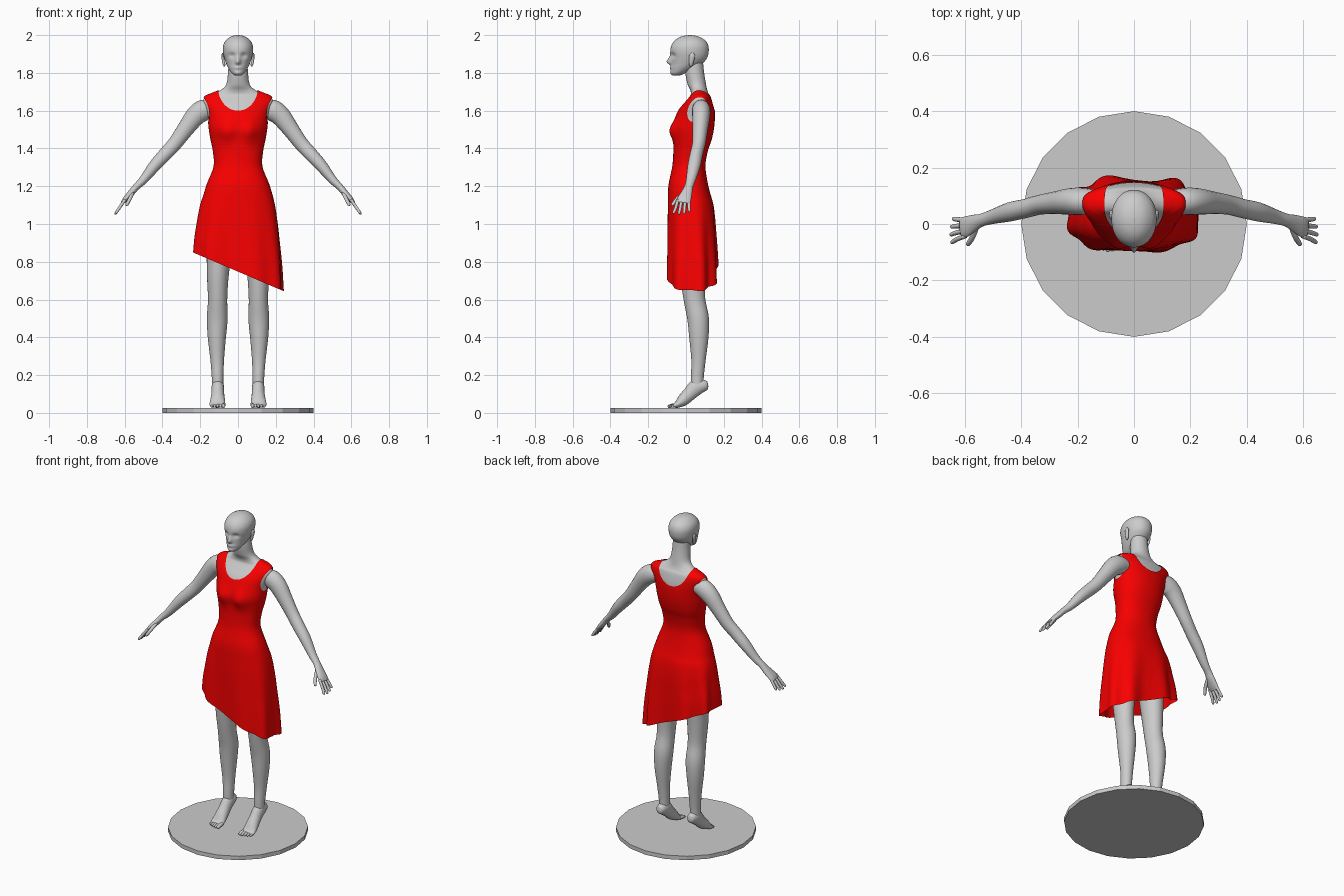
import bpy, bmesh, math
from mathutils import Vector

if "Cube" in bpy.data.objects:
    bpy.data.objects.remove(bpy.data.objects["Cube"])

red = bpy.data.materials.new("red_cloth")
red.diffuse_color = (0.95, 0.0, 0.0, 1)
red.use_nodes = True
red.node_tree.nodes["Principled BSDF"].inputs["Base Color"].default_value = red.diffuse_color


def spline(rows, k):
    """Catmull-Rom interpolation of a list of number tuples."""
    out = []
    for i in range(len(rows) - 1):
        p = [rows[max(0, min(len(rows) - 1, i + j))] for j in (-1, 0, 1, 2)]
        for s in range(k):
            t = s / k
            out.append([0.5 * (2 * b + (c - a) * t + (2 * a - 5 * b + 4 * c - d) * t * t
                               + (3 * b - a - 3 * c + d) * t ** 3) for a, b, c, d in zip(*p)])
    return out + [list(rows[-1])]


def skin(name, rings, caps=True, mirror=False):
    """Bridge rings of points into a smooth tube."""
    bm = bmesh.new()
    vr = [[bm.verts.new(p) for p in r] for r in rings]
    for r0, r1 in zip(vr, vr[1:]):
        for i in range(len(r0)):
            j = (i + 1) % len(r0)
            bm.faces.new((r0[i], r0[j], r1[j], r1[i]))
    if caps:
        bm.faces.new(vr[0][::-1])
        bm.faces.new(vr[-1])
    bmesh.ops.recalc_face_normals(bm, faces=bm.faces[:])
    for f in bm.faces:
        f.smooth = True
    me = bpy.data.meshes.new(name)
    bm.to_mesh(me)
    bm.free()
    ob = bpy.data.objects.new(name, me)
    bpy.context.collection.objects.link(ob)
    if mirror:
        ob.modifiers.new("mirror", 'MIRROR').use_mirror_merge = False
    return ob


def stack(name, rows, k, n, shape=None, grow=0.0, caps=True):
    """Horizontal superellipse rings from rows of (z, half width, front y, back y, exponent)."""
    rings = []
    for z, hw, yf, yb, e in spline(rows, k):
        ring = []
        for i in range(n):
            a = 2 * math.pi * i / n
            c, s = math.cos(a), math.sin(a)
            x = math.copysign(abs(c) ** (2 / e), c) * (hw + grow)
            y = (yf + yb) / 2 + math.copysign(abs(s) ** (2 / e), s) * ((yb - yf) / 2 + grow)
            p = Vector((x, y, z + grow * 0.7))
            ring.append(shape(p, a) if shape else p)
        rings.append(ring)
    return skin(name, rings, caps)


def limb(name, rows, ref, k=4, n=20):
    """Mirrored tube along rows of (x, y, z, radius along ref, other radius)."""
    pts = spline(rows, k)
    cs = [Vector(p[:3]) for p in pts]
    rings = []
    for i, p in enumerate(pts):
        t = (cs[min(i + 1, len(cs) - 1)] - cs[max(i - 1, 0)]).normalized()
        u = (Vector(ref) - t * t.dot(Vector(ref))).normalized()
        v = t.cross(u)
        rings.append([cs[i] + u * p[3] * math.cos(a) + v * p[4] * math.sin(a)
                      for a in (2 * math.pi * j / n for j in range(n))])
    return skin(name, rings, mirror=True)


def digit(name, a, b, c, r, ref):
    """Finger or toe with a rounded tip."""
    e = [c[i] + (c[i] - b[i]) * 0.2 for i in range(3)]
    limb(name, [(*a, r, r), (*b, r, r), (*c, r * .8, r * .8), (*e, r * .15, r * .15)], ref, 4, 10)


def gauss(d, s):
    return math.exp(-(d / s) ** 2)


# round base
bpy.ops.mesh.primitive_cylinder_add(vertices=20, radius=0.4, depth=0.025, location=(0, 0, 0.0125))
bpy.context.object.name = "base"

# torso and neck, shared by body and dress
upper = [(1.20, .163, -.088, .113, 2.3), (1.30, .125, -.068, .098, 2.2), (1.38, .128, -.062, .11, 2.2),
         (1.44, .14, -.062, .13, 2.2), (1.50, .15, -.068, .143, 2.2), (1.56, .156, -.052, .148, 2.2),
         (1.61, .17, -.03, .146, 2.2), (1.65, .184, 0.0, .138, 2.2), (1.675, .17, .02, .13, 2.2),
         (1.69, .135, .026, .12, 2.1), (1.71, .09, .022, .112, 2), (1.74, .062, .008, .106, 2),
         (1.80, .053, -.003, .096, 2), (1.86, .05, 0, .09, 2)]
hips = [(.93, .10, -.02, .08, 2.2), (.97, .155, -.06, .12, 2.2), (1.1, .172, -.078, .132, 2.2)]
skirt = [(.65, .23, -.092, .158, 2.9), (.78, .225, -.092, .156, 2.8), (.9, .215, -.092, .152, 2.6),
         (1.0, .205, -.092, .148, 2.5), (1.1, .19, -.091, .138, 2.4)]


def bust(p, a):
    if a > math.pi:
        p.y -= 0.02 * gauss(abs(p.x) - .062, .042) * gauss(p.z - 1.49, .055)
    return p


def drape(p, a):
    """Bust, skirt folds and slanted hem."""
    p = bust(p, a)
    d = 1.15 - p.z
    if d > 0:
        w = (d / .5) ** 1.2
        amp = .013 if a < math.pi else .007
        f = w * amp * math.cos(8 * (a - math.radians(105)))
        p.x += f * math.cos(a)
        p.y += f * math.sin(a)
        p.z = 1.15 - d * (1.15 - (.745 - .43 * p.x)) / .5
    return p


stack("torso", hips + upper, 5, 48, bust)
dress = stack("dress", skirt + upper[:-2], 6, 96, drape, .005, caps=False)
dress.data.materials.append(red)


def opening(p):
    """Positive where the neckline or an armhole is cut away."""
    neck = 1 - (p.x / .105) ** 2 - (min(p.z - 1.72, 0) / .12) ** 2
    arm = (abs(p.x) - .152 - .03 * ((p.z - 1.58) / .09) ** 2) * 10 if p.z > 1.5 else -1
    return max(neck, arm)


# trim the dress cleanly along its openings
bm = bmesh.new()
bm.from_mesh(dress.data)
val = {v: opening(v.co) for v in bm.verts}
cut = set()
for e in bm.edges[:]:
    a, b = e.verts
    fa, fb = val[a], val[b]
    if fa * fb < 0:
        pos = a.co.lerp(b.co, fa / (fa - fb))
        v = bmesh.utils.edge_split(e, a, 0.5)[1]
        v.co = pos
        cut.add(v)
for f in bm.faces[:]:
    vs = [v for v in f.verts if v in cut]
    if len(vs) == 2:
        bmesh.utils.face_split(f, vs[0], vs[1])
bmesh.ops.delete(bm, geom=[v for v in bm.verts if val.get(v, -1) > 0], context='VERTS')
bm.to_mesh(dress.data)
bm.free()


# head with modelled face
def face(p, a):
    if a > math.pi:
        ax = abs(p.x)
        p.y -= .024 * gauss(p.x, .012) * gauss(p.z - 1.858, .013 if p.z < 1.858 else .026)
        p.y += .011 * gauss(ax - .032, .017) * gauss(p.z - 1.893, .014)
        p.y -= .006 * gauss(p.x, .022) * gauss(p.z - 1.827, .008)
        p.y -= .005 * gauss(p.x, .018) * gauss(p.z - 1.798, .01)
    return p


stack("head", [(1.787, .018, -.07, -.03, 2), (1.80, .034, -.079, .0, 2), (1.825, .051, -.08, .05, 2),
               (1.85, .063, -.079, .088, 2), (1.88, .073, -.079, .112, 2.1), (1.91, .079, -.083, .12, 2.1),
               (1.94, .079, -.079, .119, 2.1), (1.965, .07, -.066, .108, 2), (1.985, .05, -.042, .083, 2),
               (1.996, .028, -.012, .053, 2), (2.0, .003, .018, .024, 2)], 6, 72, face)
limb("ear", [(.072, .024, 1.834, .003, .003), (.074, .026, 1.845, .007, .01), (.079, .03, 1.87, .007, .014),
             (.081, .033, 1.892, .007, .016), (.08, .034, 1.906, .003, .006)], (1, 0, 0), 4, 12)

# arms with palms
limb("arm", [(.13, .08, 1.61, .04, .04), (.18, .08, 1.603, .048, .056), (.225, .08, 1.572, .047, .053),
             (.28, .075, 1.50, .040, .044), (.335, .068, 1.425, .035, .038), (.385, .055, 1.37, .034, .036),
             (.44, .043, 1.31, .034, .032), (.50, .026, 1.235, .026, .023), (.54, .014, 1.195, .023, .018),
             (.568, .003, 1.162, .030, .017), (.597, -.01, 1.13, .037, .014), (.612, -.015, 1.112, .034, .009)],
     (0, 1, 0))
for i in range(4):
    s = i / 3
    y0, y1, ln = .014 - .057 * s, .018 - .083 * s, (.8, .95, 1, .92)[i]
    digit("finger", (.598, y0, 1.128), (.607 + .022 * ln, (y0 + y1) / 2, 1.118 - .034 * ln),
          (.607 + .041 * ln, y1, 1.118 - .062 * ln), .0085, (0, 1, 0))
digit("thumb", (.558, -.01, 1.165), (.573, -.048, 1.132), (.588, -.071, 1.103), .010, (0, 0, 1))

# legs
limb("leg", [(.09, .035, 1.03, .075, .08), (.095, .035, .95, .078, .085), (.10, .035, .85, .067, .078),
             (.107, .036, .72, .057, .067), (.108, .045, .6, .051, .057), (.11, .064, .5, .055, .057),
             (.112, .068, .4, .048, .051), (.11, .066, .28, .036, .038), (.108, .06, .19, .031, .034),
             (.108, .06, .14, .03, .034)], (1, 0, 0), 4, 28)

# feet raised on the toes
limb("foot", [(.107, .118, .142, .004, .004), (.107, .112, .142, .02, .022), (.107, .09, .143, .03, .034),
              (.107, .055, .135, .033, .043), (.107, .02, .102, .034, .037), (.108, -.015, .068, .039, .032),
              (.109, -.045, .045, .042, .019), (.109, -.066, .038, .039, .010)], (1, 0, 0))
for i in range(5):
    x, tip = .077 + .0155 * i, (-.092, -.094, -.089, -.082, -.074)[i]
    digit("toe", (x, -.045, .042), (x, tip + .02, .039), (x, tip, .034), .0105 if i == 0 else .008, (1, 0, 0))
